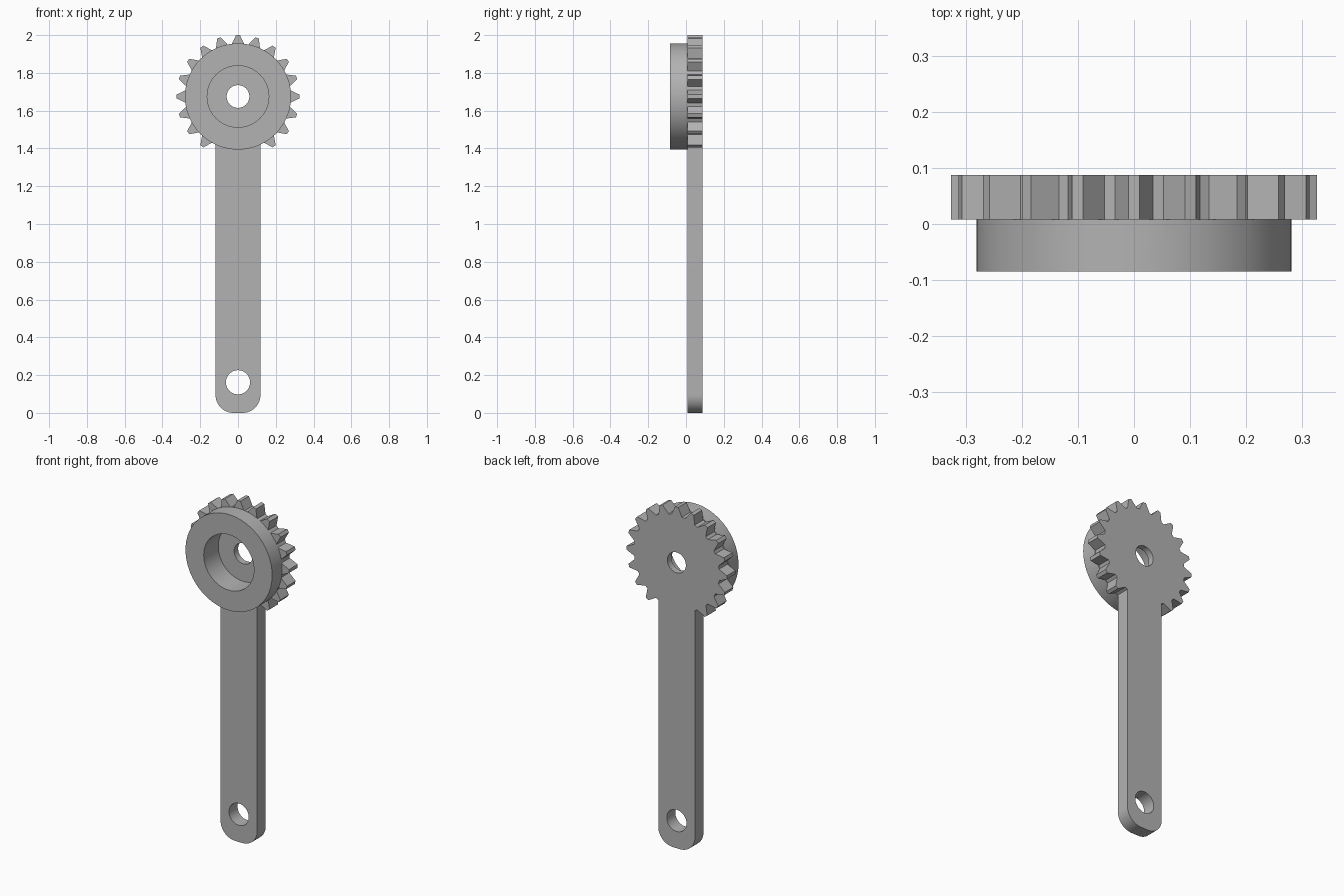
import bpy
import bmesh
from math import sin, cos, pi, radians, sqrt
from mathutils import Vector

if "Cube" in bpy.data.objects:
    bpy.data.objects.remove(bpy.data.objects["Cube"], do_unlink=True)

HUB_Z = 1.675            # centre of the toothed head
TIP_R, ROOT_R = 0.326, 0.277
FRONT, BACK = 0.008, 0.087   # plate faces
HUB_FRONT = -0.085
ARM = 0.119              # half width of the arm

metal = bpy.data.materials.new("plain grey")
metal.use_nodes = True
grey = (0.45, 0.45, 0.45, 1)
metal.diffuse_color = grey
metal.node_tree.nodes["Principled BSDF"].inputs["Base Color"].default_value = grey


def prism(name, points, y0, y1):
    """Extrude an (x, z) outline between two depths."""
    bm = bmesh.new()
    face = bm.faces.new([bm.verts.new((x, y0, z)) for x, z in points])
    ext = bmesh.ops.extrude_face_region(bm, geom=[face])
    moved = [v for v in ext["geom"] if isinstance(v, bmesh.types.BMVert)]
    bmesh.ops.translate(bm, verts=moved, vec=Vector((0, y1 - y0, 0)))
    bmesh.ops.recalc_face_normals(bm, faces=bm.faces)
    mesh = bpy.data.meshes.new(name)
    bm.to_mesh(mesh)
    bm.free()
    mesh.materials.append(metal)
    obj = bpy.data.objects.new(name, mesh)
    bpy.context.collection.objects.link(obj)
    return obj


def circle(radius, z, count=64):
    return [(radius * cos(2 * pi * i / count), z + radius * sin(2 * pi * i / count))
            for i in range(count)]


def combine(target, other, operation):
    """Apply a boolean and discard the helper."""
    other.hide_render = True
    mod = target.modifiers.new("combine", "BOOLEAN")
    mod.operation, mod.solver, mod.object = operation, "EXACT", other
    bpy.context.view_layer.objects.active = target
    bpy.ops.object.modifier_apply(modifier=mod.name)
    bpy.data.objects.remove(other, do_unlink=True)


def head_point(angle, side, radius):
    """Point beside a tooth centre line, clockwise angle from the top."""
    along = sqrt(radius ** 2 - side ** 2)
    return (along * sin(angle) + side * cos(angle),
            HUB_Z + along * cos(angle) - side * sin(angle))


# Plate outline: toothed head, then down the arm and around its rounded foot
outline = []
for k in range(-8, 9):
    a = radians(18 * k)
    for side, radius in ((-0.034, ROOT_R), (-0.01, TIP_R), (0.01, TIP_R), (0.034, ROOT_R)):
        outline.append(head_point(a, side, radius))
join_z = HUB_Z - sqrt(ROOT_R ** 2 - ARM ** 2)
outline.append((ARM, join_z))
corner = 0.095
for cx, start in ((ARM - corner, 0), (corner - ARM, -90)):
    for i in range(13):
        t = radians(start - 7.5 * i)
        outline.append((cx + corner * cos(t), corner + corner * sin(t)))
outline.append((-ARM, join_z))
arm = prism("geared_arm", outline, FRONT, BACK)

# Round hub in front of the teeth
combine(arm, prism("hub", circle(0.281, HUB_Z, 96), HUB_FRONT, FRONT), "UNION")

# Hub recess, shaft hole and foot hole
for radius, z, depth in ((0.163, HUB_Z, 0.05), (0.06, HUB_Z, 0.2), (0.064, 0.162, 0.2)):
    combine(arm, prism("bore_cutter", circle(radius, z), -0.2, depth), "DIFFERENCE")

# Smooth the round walls, keep the edges crisp
bpy.ops.object.select_all(action="DESELECT")
arm.select_set(True)
bpy.context.view_layer.objects.active = arm
bpy.ops.object.shade_smooth_by_angle(angle=radians(20))
